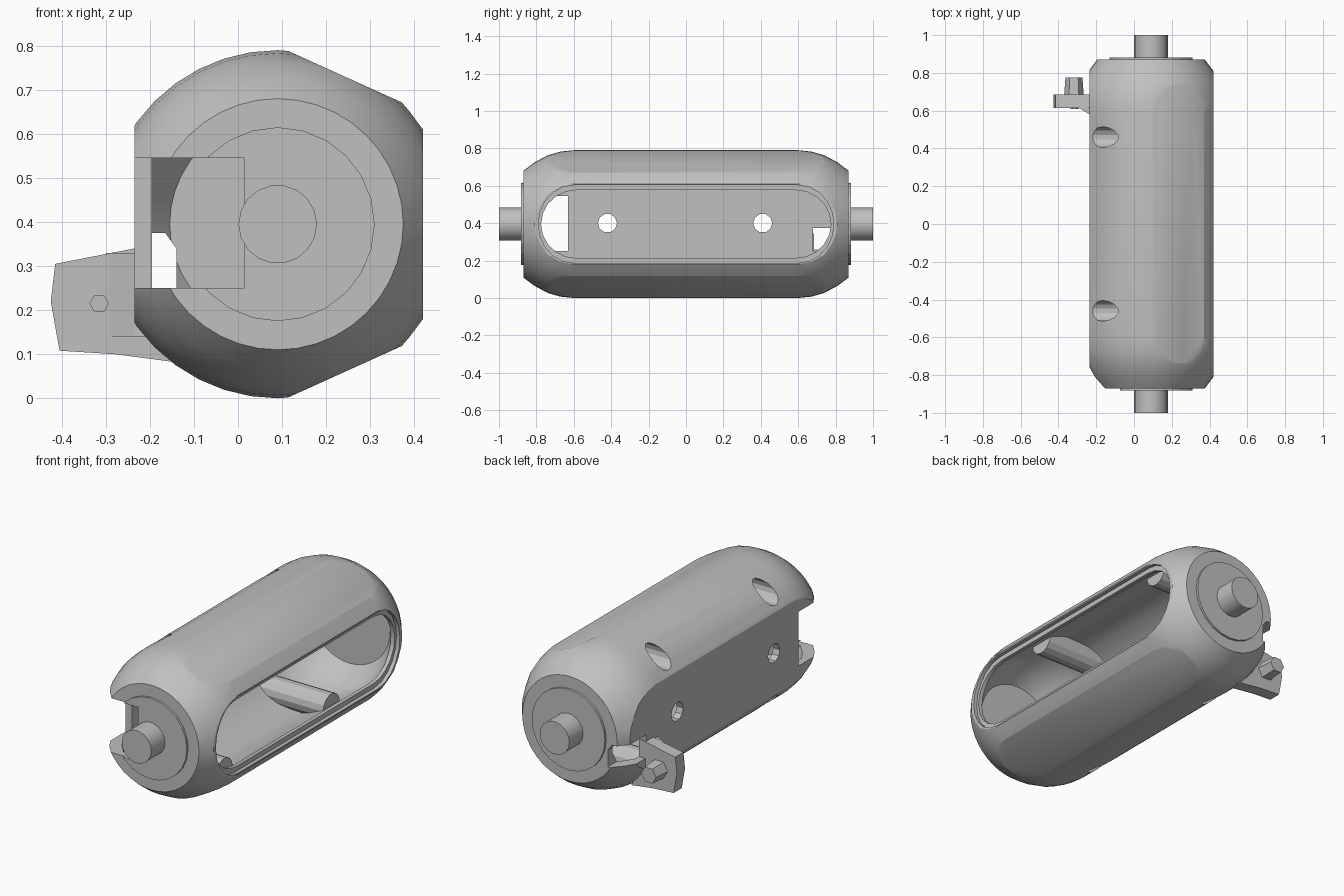
import bpy, bmesh, math
from mathutils import Vector

old = bpy.data.objects.get("Cube")
if old:
    bpy.data.objects.remove(old, do_unlink=True)

CX, CZ = 0.09, 0.395          # axis of the barrel

grey = bpy.data.materials.new("grey_plastic")
grey.use_nodes = True
colour = (0.53, 0.53, 0.53, 1)
grey.diffuse_color = colour
grey.node_tree.nodes["Principled BSDF"].inputs["Base Color"].default_value = colour


def finish(name, bm):
    bmesh.ops.recalc_face_normals(bm, faces=bm.faces[:])
    mesh = bpy.data.meshes.new(name)
    bm.to_mesh(mesh)
    bm.free()
    mesh.materials.append(grey)
    obj = bpy.data.objects.new(name, mesh)
    bpy.context.collection.objects.link(obj)
    return obj


def place(axis, a, b, t):
    return {"x": (t, a, b), "y": (a, t, b), "z": (a, b, t)}[axis]


def loft_mesh(axis, sections):
    """Join matching outlines, given as (position, points), and cap the ends."""
    bm = bmesh.new()
    rings = [[bm.verts.new(place(axis, a, b, t)) for a, b in pts] for t, pts in sections]
    n = len(rings[0])
    for r, s in zip(rings, rings[1:]):
        for i in range(n):
            bm.faces.new((r[i], r[(i + 1) % n], s[(i + 1) % n], s[i]))
    bm.faces.new(rings[0])
    bm.faces.new(rings[-1])
    return bm


def prism(name, axis, pts, lo, hi):
    return finish(name, loft_mesh(axis, [(lo, pts), (hi, pts)]))


def circle(a, b, r, n):
    return [(a + r * math.cos(math.tau * i / n), b + r * math.sin(math.tau * i / n))
            for i in range(n)]


def box(name, x0, x1, y0, y1, z0, z1):
    return prism(name, "z", [(x0, y0), (x1, y0), (x1, y1), (x0, y1)], z0, z1)


def slot(end, half):
    """Long window outline with faceted round ends, in y and z."""
    steps = 10
    arc = [math.pi * (0.5 - i / steps) for i in range(steps + 1)]
    right = [(end - 0.19 + 0.19 * math.cos(a), half * math.sin(a)) for a in arc]
    return [(y, CZ + z) for y, z in right + [(-y, -z) for y, z in right]]


def barrel(name, inset):
    """Round-ended barrel with flats, shrunk by the inset."""
    half = [(0.6, 0.395), (0.67, 0.388), (0.74, 0.368), (0.81, 0.33), (0.87, 0.285)]
    half = [(y - (inset if y > 0.6 else 0), r - inset) for y, r in half]
    profile = [(-y, r) for y, r in reversed(half)] + half
    bm = loft_mesh("y", [(y, circle(CX, CZ, r, 40)) for y, r in profile])
    flats = [((-0.235, 0, CZ), (-1, 0, 0)), ((0.42, 0, CZ), (1, 0, 0))]
    for s in (1, -1):
        flats.append(((0.11, 0, CZ + s * 0.395), (0.12, 0, s * 0.265)))
        flats.append(((0.375, 0, CZ + s * 0.275), (0.06, 0, s * 0.045)))
    for co, no in flats:
        normal = Vector(no).normalized()
        geom = bm.verts[:] + bm.edges[:] + bm.faces[:]
        bmesh.ops.bisect_plane(bm, geom=geom, plane_co=Vector(co) - normal * inset,
                               plane_no=normal, clear_outer=True, dist=1e-5)
        rim = [e for e in bm.edges if e.is_boundary]
        if rim:
            bmesh.ops.holes_fill(bm, edges=rim, sides=0)
    return finish(name, bm)


def cut(obj, cutters):
    for c in cutters:
        c.hide_render = True
        m = obj.modifiers.new("cut", "BOOLEAN")
        m.operation, m.solver, m.object = "DIFFERENCE", "EXACT", c
        bpy.context.view_layer.update()
        dg = bpy.context.evaluated_depsgraph_get()
        mesh = bpy.data.meshes.new_from_object(obj.evaluated_get(dg))
        obj.modifiers.clear()
        obj.data = mesh


def discard(objs):
    for o in objs:
        bpy.data.objects.remove(o, do_unlink=True)


def smooth(obj, angle):
    bpy.ops.object.select_all(action="DESELECT")
    obj.select_set(True)
    bpy.context.view_layer.objects.active = obj
    bpy.ops.object.shade_smooth_by_angle(angle=math.radians(angle))


# Collars and end shafts
collars = []
for end, s in (("front", -1), ("back", 1)):
    collars.append(prism(end + "_collar", "y", circle(CX, CZ, 0.22, 24), s * 0.86, s * 0.882))
    smooth(prism(end + "_shaft", "y", circle(CX, CZ, 0.089, 18), s * 0.84, s), 30)

# Hollow inside, leaving four screw bosses that run across the shell
cavity = barrel("cavity_cutter", 0.04)
spots = [(y, CZ + s * 0.3) for y in (-0.46, 0.46) for s in (1, -1)]
bosses = [prism("boss_form", "x", circle(y, z, 0.072, 14), -0.4, 0.24) for y, z in spots]
cut(cavity, bosses)
discard(bosses)

# Window, end notches and screw holes
notch = box("notch_cutter", -0.4, 0.015, -1.1, -0.63, 0.25, 0.545)
cutters = [
    cavity,
    prism("window_recess_cutter", "x", slot(0.79, 0.208), 0.4, 0.6),
    prism("window_cutter", "x", slot(0.775, 0.182), 0.2, 0.6),
    notch,
    prism("back_slot_cutter", "y", [(-0.4, 0.25), (-0.14, 0.25), (-0.14, 0.34),
                                    (-0.165, 0.375), (-0.4, 0.375)], 0.68, 1.1),
]
for y in (-0.42, 0.41):
    cutters.append(prism("side_hole_cutter", "x", circle(y, 0.4, 0.051, 10), -0.4, -0.1))
for y, z in spots:
    cutters.append(prism("screw_hole_cutter", "x", circle(y, z, 0.055, 14), -0.4, 0.0))

body = barrel("body_shell", 0)
cut(body, cutters)
cut(collars[0], [notch])
smooth(body, 25)
discard(cutters)

# Side bracket with a wedge against the shell and a faceted peg
prism("bracket", "y", [(-0.21, 0.345), (-0.415, 0.305), (-0.425, 0.22), (-0.405, 0.108),
                       (-0.28, 0.1), (-0.15, 0.083), (-0.21, 0.2)], 0.615, 0.685)
prism("bracket_wedge", "z", [(-0.21, 0.57), (-0.235, 0.58), (-0.3, 0.62), (-0.21, 0.63)], 0.14, 0.33)
finish("bracket_peg", loft_mesh("y", [(0.68, circle(-0.318, 0.215, 0.052, 6)),
                                      (0.775, circle(-0.318, 0.215, 0.045, 6))]))
prism("bracket_rivet", "y", circle(-0.315, 0.215, 0.022, 6), 0.61, 0.62)
